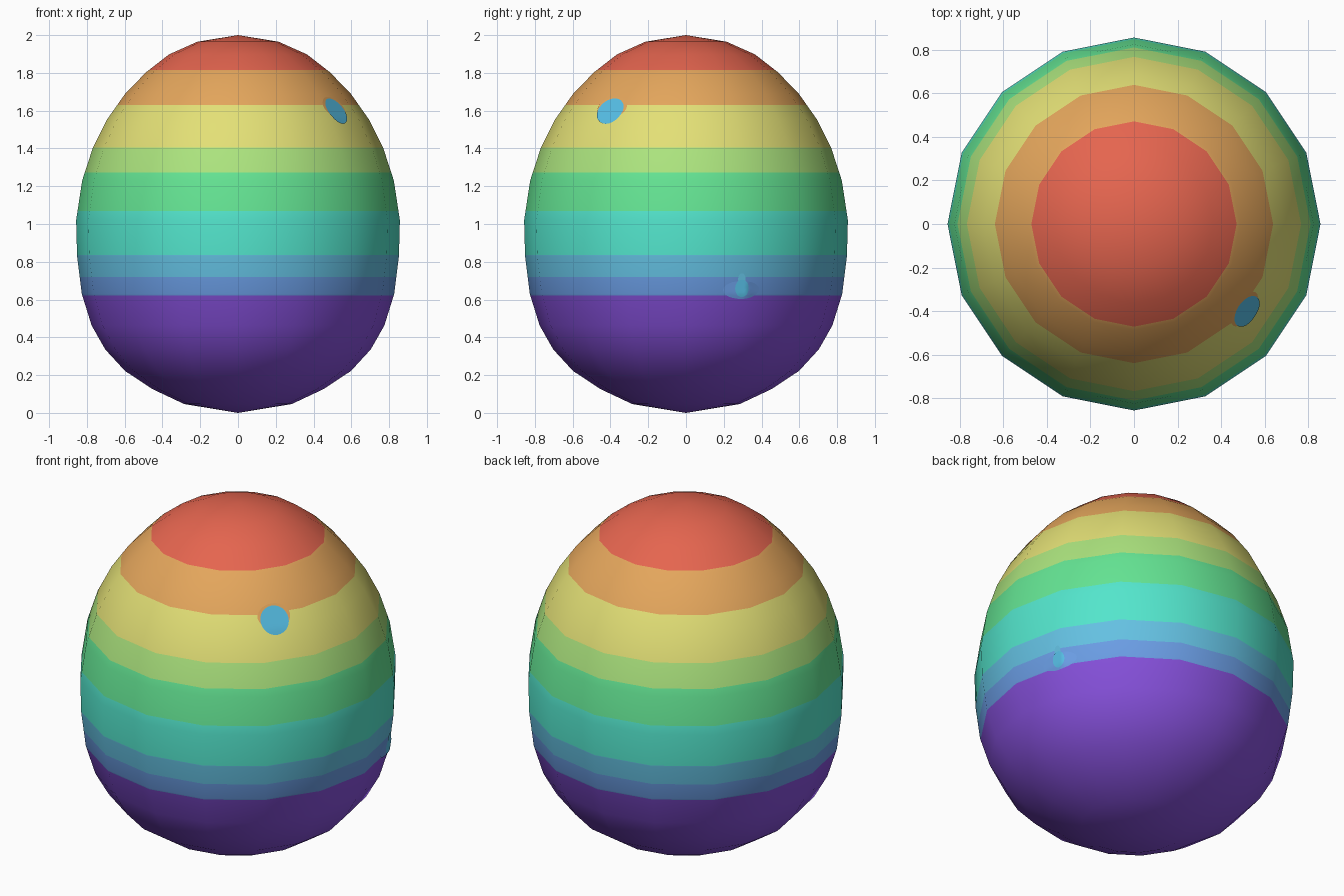
import bpy, bmesh, math
from mathutils import Vector
from mathutils.bvhtree import BVHTree

if "Cube" in bpy.data.objects:
    bpy.data.objects.remove(bpy.data.objects["Cube"])


def material(name, r, g, b):
    def lin(c):
        c /= 255
        return c / 12.92 if c <= 0.04045 else ((c + 0.055) / 1.055) ** 2.4
    m = bpy.data.materials.new(name)
    m.diffuse_color = (lin(r), lin(g), lin(b), 1)
    m.use_nodes = True
    m.node_tree.nodes["Principled BSDF"].inputs["Base Color"].default_value = m.diffuse_color
    return m


# Colours from bottom band to top band
purple = material("purple", 135, 81, 221)
periwinkle = material("periwinkle", 106, 157, 228)
sky = material("sky blue", 100, 193, 226)
teal = material("teal", 83, 229, 204)
green = material("green", 100, 228, 147)
lime = material("light green", 172, 228, 126)
yellow = material("yellow", 227, 224, 118)
orange = material("orange", 228, 166, 92)
red = material("red", 229, 101, 79)
spot_blue = material("spot blue", 86, 190, 229)
bands = [purple, periwinkle, sky, teal, green, lime, yellow, orange, red]
heights = [0.622, 0.72, 0.835, 1.07, 1.272, 1.405, 1.63, 1.815]

# Egg profile: (radius, height) of each ring between the two poles
profile = [(0.285, 0.047), (0.455, 0.127), (0.598, 0.222), (0.703, 0.336),
           (0.775, 0.463), (0.827, 0.63), (0.852, 0.83), (0.857, 1.02),
           (0.825, 1.23), (0.768, 1.405), (0.692, 1.555), (0.597, 1.69),
           (0.487, 1.803), (0.365, 1.898), (0.215, 1.965)]
SIDES = 16

# Egg body
bm = bmesh.new()
rings = [[bm.verts.new((r * math.cos(math.tau * i / SIDES),
                        r * math.sin(math.tau * i / SIDES), z))
          for i in range(SIDES)] for r, z in profile]
bottom, top = bm.verts.new((0, 0, 0)), bm.verts.new((0, 0, 2))
for i in range(SIDES):
    j = (i + 1) % SIDES
    bm.faces.new((bottom, rings[0][j], rings[0][i]))
    bm.faces.new((top, rings[-1][i], rings[-1][j]))
    for lo, hi in zip(rings, rings[1:]):
        bm.faces.new((lo[i], lo[j], hi[j], hi[i]))

# Cut the colour band borders and colour by height
for h in heights:
    bmesh.ops.bisect_plane(bm, geom=bm.verts[:] + bm.edges[:] + bm.faces[:],
                           dist=0.0005, plane_co=(0, 0, h), plane_no=(0, 0, 1))
for f in bm.faces:
    f.smooth = True
    f.material_index = sum(f.calc_center_median().z > h for h in heights)
bm.normal_update()
tree = BVHTree.FromBMesh(bm)
mesh = bpy.data.meshes.new("egg")
bm.to_mesh(mesh)
bm.free()
for m in bands:
    mesh.materials.append(m)
bpy.context.collection.objects.link(bpy.data.objects.new("egg", mesh))


def spot(name, mat, centre, half_w, half_h, lift):
    """Thin oval patch of paint draped on the egg surface."""
    c, normal, _, _ = tree.find_nearest(Vector(centre))
    side = Vector((0, 0, 1)).cross(normal).normalized()
    up = normal.cross(side)
    pm = bmesh.new()

    def place(u, v):
        start = c + side * u + up * v + normal * 0.3
        hit, n, _, _ = tree.ray_cast(start, -normal)
        return pm.verts.new(hit + n * lift)

    n, steps = 24, 4
    mid = place(0, 0)
    loops = [[place(half_w * s / steps * math.cos(math.tau * i / n),
                    half_h * s / steps * math.sin(math.tau * i / n))
              for i in range(n)] for s in range(1, steps + 1)]
    for i in range(n):
        j = (i + 1) % n
        pm.faces.new((mid, loops[0][i], loops[0][j]))
        for a, b in zip(loops, loops[1:]):
            pm.faces.new((a[i], b[i], b[j], a[j]))
    for f in pm.faces:
        f.smooth = True
    me = bpy.data.meshes.new(name)
    pm.to_mesh(me)
    pm.free()
    me.materials.append(mat)
    bpy.context.collection.objects.link(bpy.data.objects.new(name, me))


# Large spot at the upper front right, with its orange fringe
spot("large_spot_fringe", orange, (0.508, -0.39, 1.615), 0.092, 0.07, 0.003)
spot("large_spot", spot_blue, (0.515, -0.398, 1.595), 0.08, 0.08, 0.006)

# Small spot at the lower right, with its fringe and neck
spot("small_spot_fringe", periwinkle, (0.78, 0.295, 0.65), 0.1, 0.048, 0.003)
spot("small_spot_neck", sky, (0.78, 0.295, 0.71), 0.02, 0.03, 0.005)
spot("small_spot", spot_blue, (0.775, 0.295, 0.66), 0.036, 0.046, 0.006)
